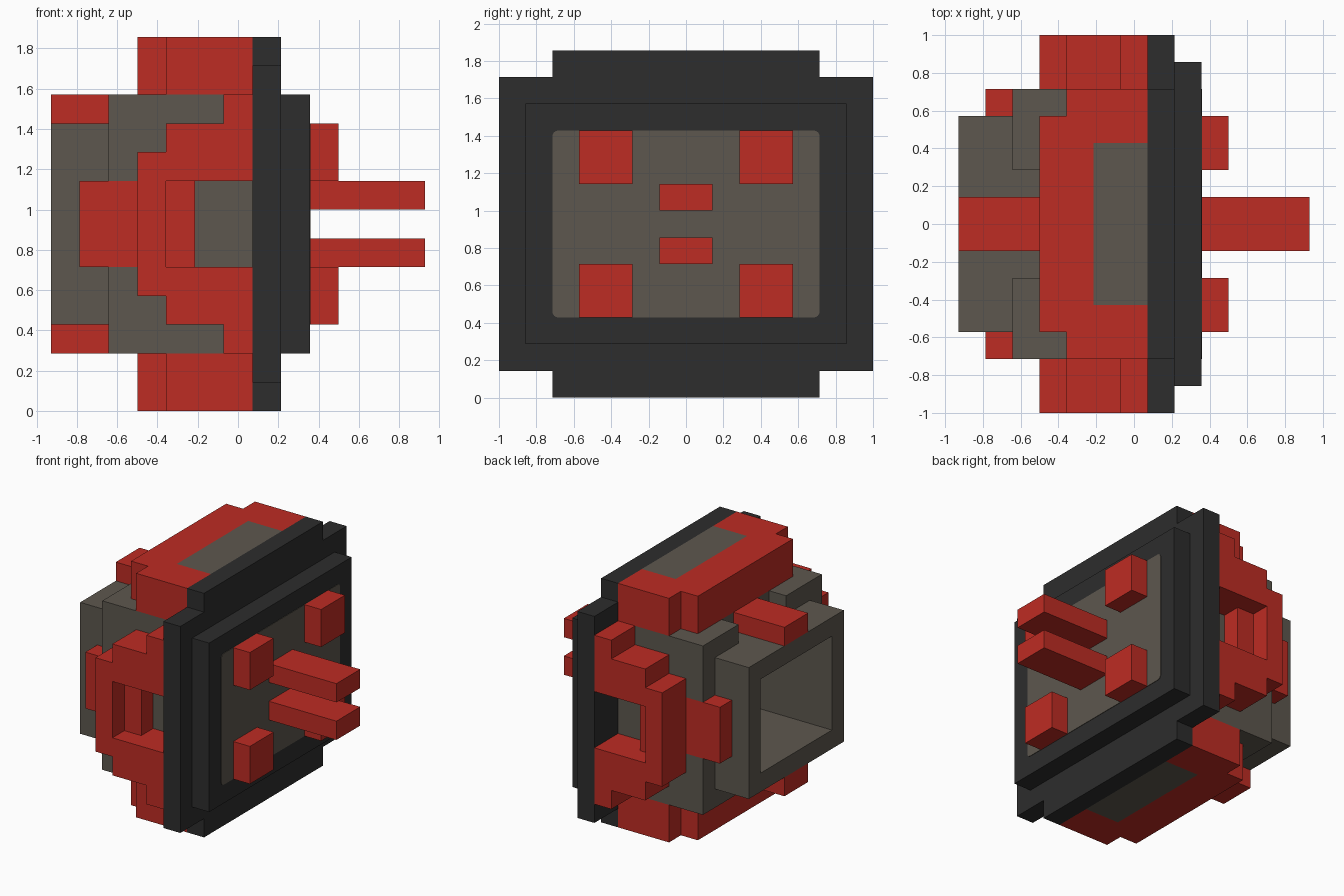
import bpy, bmesh, math
from mathutils import Vector

cube = bpy.data.objects.get("Cube")
if cube:
    bpy.data.objects.remove(cube, do_unlink=True)

U = 1 / 7       # grid module
MID = 6.5       # height of the centre line, in modules


def material(name, rgb):
    m = bpy.data.materials.new(name)
    m.use_nodes = True
    m.diffuse_color = (*rgb, 1)
    m.node_tree.nodes["Principled BSDF"].inputs["Base Color"].default_value = (*rgb, 1)
    return m


RED = material("red", (0.515, 0.025, 0.017))
GREY = material("warm grey", (0.110, 0.096, 0.077))
BLACK = material("charcoal black", (0.026, 0.026, 0.026))


def place(axis, p, q, d):
    """Profile point (p, q) at depth d along the axis; z is measured from the centre line."""
    x, y, z = {"x": (d, p, q), "y": (p, d, q), "z": (p, q, d)}[axis]
    return Vector((x, y, z + MID)) * U


def finish(name, bm, mat):
    bmesh.ops.recalc_face_normals(bm, faces=bm.faces)
    mesh = bpy.data.meshes.new(name)
    bm.to_mesh(mesh)
    bm.free()
    mesh.materials.append(mat)
    obj = bpy.data.objects.new(name, mesh)
    bpy.context.collection.objects.link(obj)
    return obj


def prism(name, mat, axis, outline, d0, d1):
    """Extrude a closed outline from d0 to d1 along an axis."""
    bm = bmesh.new()
    a, b = ([bm.verts.new(place(axis, p, q, d)) for p, q in outline] for d in (d0, d1))
    bm.faces.new(a)
    bm.faces.new(b)
    for i in range(len(a)):
        j = (i + 1) % len(a)
        bm.faces.new((a[i], a[j], b[j], b[i]))
    return finish(name, bm, mat)


def rect(p0, p1, q0, q1):
    return [(p0, q0), (p1, q0), (p1, q1), (p0, q1)]


def box(name, mat, x, y, z):
    return prism(name, mat, "x", rect(*y, *z), *x)


def tube(name, mat, x, outer, inner):
    """Rectangular frame along x with a rectangular bore (half sizes)."""
    bm = bmesh.new()
    loops = []
    for (hy, hz), d in ((outer, x[0]), (outer, x[1]), (inner, x[1]), (inner, x[0])):
        loops.append([bm.verts.new(place("x", p, q, d)) for p, q in rect(-hy, hy, -hz, hz)])
    for k in range(4):
        a, b = loops[k], loops[(k + 1) % 4]
        for i in range(4):
            j = (i + 1) % 4
            bm.faces.new((a[i], a[j], b[j], b[i]))
    return finish(name, bm, mat)


def mirrored(half):
    """Complete an outline by reflecting it in its second coordinate."""
    return half + [(p, -q) for p, q in reversed(half)]


# Black stepped plate and front frame
prism("main_plate", BLACK, "x",
      mirrored([(-7, 5.5), (-5, 5.5), (-5, 6.5), (5, 6.5), (5, 5.5), (7, 5.5)]), 0.5, 1.5)
box("front_frame", BLACK, (1.5, 2.5), (-6, 6), (-4.5, 4.5))

# Rounded grey face panel, a thin plate
r = 0.22
corners = []
for k, (cy, cz) in enumerate([(5 - r, 3.5 - r), (r - 5, 3.5 - r), (r - 5, r - 3.5), (5 - r, r - 3.5)]):
    for s in range(5):
        t = math.pi / 2 * (k + s / 4)
        corners.append((cy + r * math.cos(t), cz + r * math.sin(t)))
prism("face_panel", GREY, "x", corners, 2.5, 2.525)

# Grey hollow body: closed core, bored core, rear socket
box("core_back_wall", GREY, (-1.5, 0.5), (-5, 5), (-4.5, 4.5))
tube("core_shell", GREY, (-3.5, -1.5), (5, 4.5), (3, 2.5))
tube("rear_socket", GREY, (-6.5, -3.5), (4, 3.5), (3, 2.5))

# Red covers above and below, with a flush grey inlay
cover = mirrored([(0.5, 3), (0.5, 5), (-2.5, 5), (-2.5, 4), (-3.5, 4)])
cover += [(0.5, -3), (-1.5, -3), (-1.5, 3)]
cover = list(dict.fromkeys(cover))
# Red side guards with an open window
guard = mirrored([(0.5, 1.5), (0.5, 4.5), (-0.5, 4.5), (-0.5, 3.5),
                  (-2.5, 3.5), (-2.5, 2.5), (-3.5, 2.5)])
guard += [(-2.5, -1.5), (-2.5, 1.5)]

for s, vert, side in ((1, "top", "left"), (-1, "bottom", "right")):
    prism(vert + "_cover", RED, "z", cover, 4.5 * s, 6.5 * s)
    box(vert + "_cover_inlay", GREY, (-1.5, 0.5), (-3, 3), (4.5 * s, 6.5 * s))
    box(vert + "_rear_bar", RED, (-6.5, -3.5), (-1, 1), (3.5 * s, 4.5 * s))
    box(vert + "_prong", RED, (2.5, 6.5), (-1, 1), (0.5 * s, 1.5 * s))

    # "left" and "right" lie along y here, seen from the panel face
    name = "back" if s > 0 else "front"
    prism(name + "_guard", RED, "y", guard, 5 * s, 7 * s)
    box(name + "_guard_block", RED, (-2.5, -1.5), (5 * s, 6 * s), (-1.5, 1.5))
    box(name + "_rear_bar", RED, (-5.5, -3.5), (4 * s, 5 * s), (-1.5, 1.5))

    for t, v in ((1, "top"), (-1, "bottom")):
        # Red studs on the panel and grey L-shaped corner collars
        box(f"{name}_{v}_stud", RED, (2.5, 3.5), (2 * s, 4 * s), (1.5 * t, 3.5 * t))
        collar = [(2, 3.5), (4, 3.5), (4, 1.5), (5, 1.5), (5, 4.5), (2, 4.5)]
        prism(f"{name}_{v}_collar", GREY, "x", [(p * s, q * t) for p, q in collar], -4.5, -3.5)
